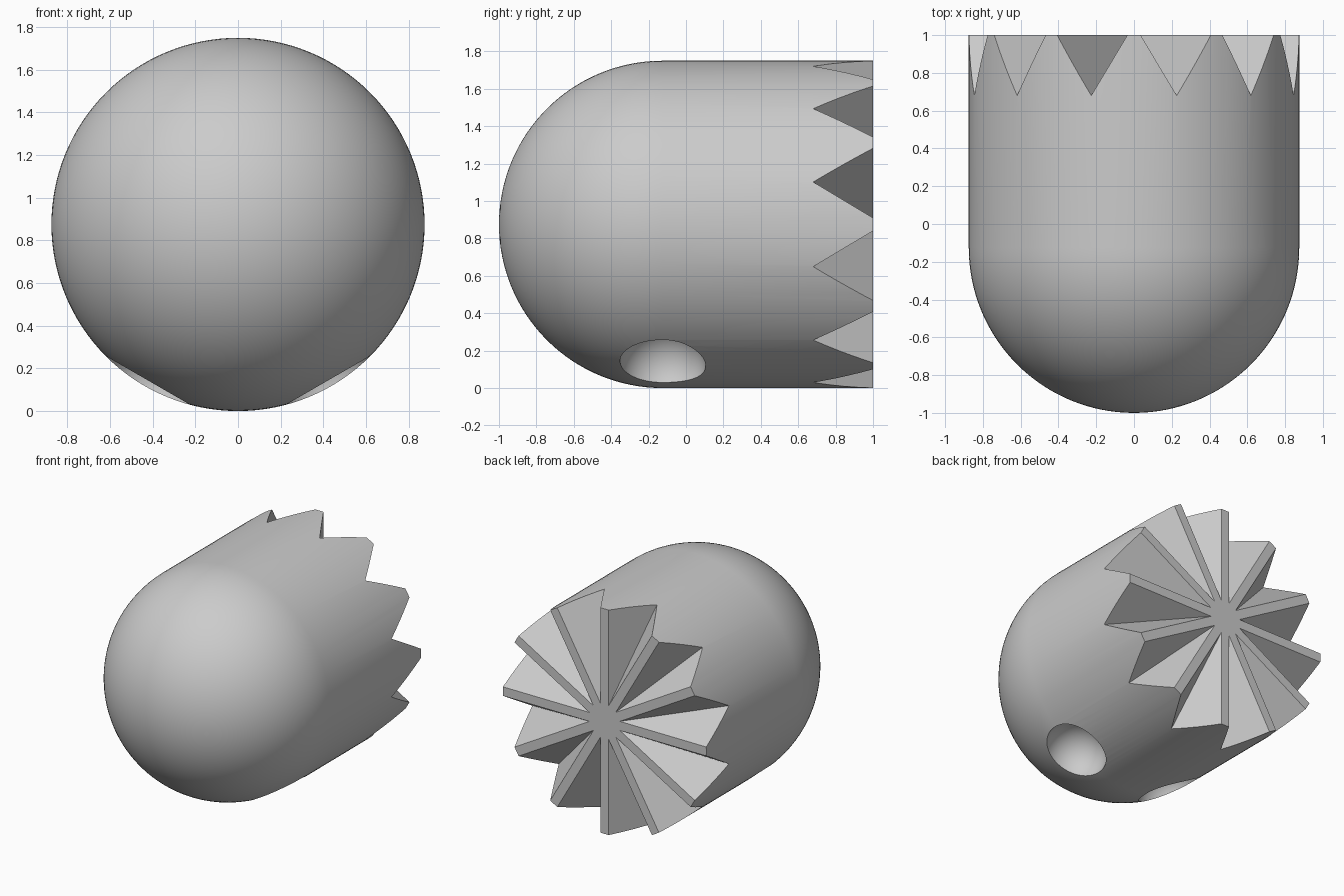
import bpy, bmesh
from math import sin, cos, tan, pi, radians
from mathutils import Vector

if "Cube" in bpy.data.objects:
    bpy.data.objects.remove(bpy.data.objects["Cube"])

R = 0.875          # body radius, also height of its axis
DOME_Y = -0.125    # where the dome meets the straight barrel
R0 = 0.135         # radius where the grooves start
DEPTH = 0.32       # groove depth at the rim


def make_object(name, bm):
    bmesh.ops.recalc_face_normals(bm, faces=bm.faces)
    mesh = bpy.data.meshes.new(name)
    bm.to_mesh(mesh)
    bm.free()
    ob = bpy.data.objects.new(name, mesh)
    bpy.context.collection.objects.link(ob)
    return ob


def cut(target, cutter):
    cutter.hide_render = True
    mod = target.modifiers.new("cut", 'BOOLEAN')
    mod.operation = 'DIFFERENCE'
    mod.solver = 'EXACT'
    mod.object = cutter
    bpy.context.view_layer.objects.active = target
    bpy.ops.object.modifier_apply(modifier=mod.name)
    bpy.data.objects.remove(cutter)


# Domed body: half profile spun around the y axis
bm = bmesh.new()
N = 32
profile = [(R * sin(i / N * pi / 2), DOME_Y - R * cos(i / N * pi / 2)) for i in range(N + 1)]
profile.append((R, 1.0))
verts = [bm.verts.new((r, y, R)) for r, y in profile]
edges = [bm.edges.new(pair) for pair in zip(verts, verts[1:])]
bmesh.ops.spin(bm, geom=verts + edges, cent=(0, 0, R), axis=(0, 1, 0),
               angle=2 * pi, steps=128, use_duplicate=False)
bmesh.ops.remove_doubles(bm, verts=bm.verts, dist=1e-4)
bmesh.ops.holes_fill(bm, edges=[e for e in bm.edges if e.is_boundary], sides=0)
body = make_object("toothed_capsule_body", bm)

# Twelve tapered V grooves across the back face
OUT = 1.1
half_width = tan(radians(15)) * (OUT - R0)
drop = DEPTH * (OUT - R0) / (R - R0)
for k in range(12):
    a = radians(15 + 30 * k)
    radial = Vector((cos(a), 0, sin(a)))
    side = Vector((-sin(a), 0, cos(a)))
    centre = Vector((0, 1, R))
    apex = centre + radial * R0
    bottom = centre + radial * OUT - Vector((0, drop, 0))
    tops = [bottom + 1.2 * (centre + radial * OUT + side * s * half_width - bottom)
            for s in (-1, 1)]
    bm = bmesh.new()
    p, b, t1, t2 = [bm.verts.new(v) for v in (apex, bottom, *tops)]
    for f in ((p, b, t1), (p, t2, b), (p, t1, t2), (b, t2, t1)):
        bm.faces.new(f)
    cut(body, make_object("groove_cutter", bm))

# Two round dimples underneath, mirrored left and right
for s in (-1, 1):
    bm = bmesh.new()
    bmesh.ops.create_uvsphere(bm, u_segments=64, v_segments=32, radius=0.23)
    bmesh.ops.translate(bm, verts=bm.verts,
                        vec=(s * R * sin(pi / 6), DOME_Y, R - R * cos(pi / 6)))
    cut(body, make_object("dimple_cutter", bm))

# Smooth skin with crisp tooth and dimple edges
bpy.ops.object.select_all(action='DESELECT')
body.select_set(True)
bpy.context.view_layer.objects.active = body
bpy.ops.object.shade_smooth_by_angle(angle=radians(25))
